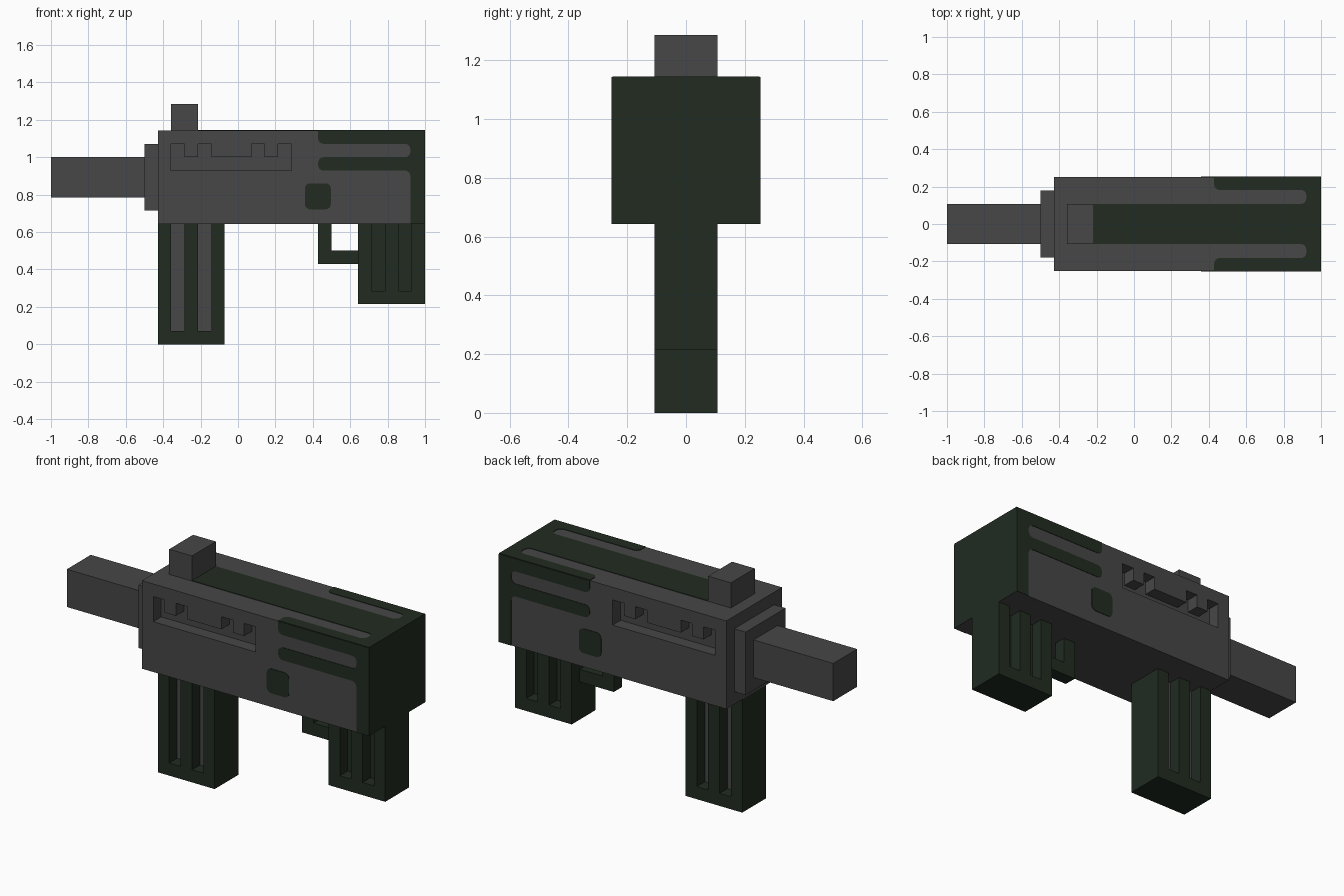
import bpy, bmesh, math
from mathutils import Vector

cube = bpy.data.objects.get("Cube")
if cube:
    bpy.data.objects.remove(cube, do_unlink=True)

U = 1 / 14      # one modelling unit
PAINT = 0.04    # thickness of painted plates, in units


def material(name, rgb):
    m = bpy.data.materials.new(name)
    m.diffuse_color = (*rgb, 1)
    m.use_nodes = True
    bsdf = next(n for n in m.node_tree.nodes if n.type == 'BSDF_PRINCIPLED')
    bsdf.inputs["Base Color"].default_value = (*rgb, 1)
    return m


GREY = material("gunmetal grey", (0.063, 0.063, 0.063))
GREEN = material("dark green", (0.0150, 0.0245, 0.0152))


def rounded(pts):
    """Replace every (a, b, r) corner by a short arc of radius r."""
    out = []
    for i, p in enumerate(pts):
        c = Vector(p[:2])
        if len(p) == 2:
            out.append(c)
            continue
        d0 = (Vector(pts[i - 1][:2]) - c).normalized()
        d1 = (Vector(pts[(i + 1) % len(pts)][:2]) - c).normalized()
        centre = c + (d0 + d1) * p[2]
        for k in range(5):
            t = k * math.pi / 8
            out.append(centre - d1 * p[2] * math.cos(t) - d0 * p[2] * math.sin(t))
    return out


def prism(name, pts, axis, lo, hi, *mats):
    """Extrude a profile along y (points are x, z) or along z (points are x, y)."""
    bm = bmesh.new()
    place = (lambda p: (p[0], lo, p[1])) if axis == 'y' else (lambda p: (p[0], p[1], lo))
    face = bm.faces.new([bm.verts.new(place(p)) for p in rounded(pts)])
    ext = bmesh.ops.extrude_face_region(bm, geom=[face])
    move = Vector((0, hi - lo, 0)) if axis == 'y' else Vector((0, 0, hi - lo))
    bmesh.ops.translate(bm, vec=move,
                        verts=[g for g in ext["geom"] if isinstance(g, bmesh.types.BMVert)])
    bmesh.ops.recalc_face_normals(bm, faces=bm.faces[:])
    bmesh.ops.scale(bm, vec=(U, U, U), verts=bm.verts[:])
    me = bpy.data.meshes.new(name)
    bm.to_mesh(me)
    bm.free()
    for m in mats:
        me.materials.append(m)
    ob = bpy.data.objects.new(name, me)
    bpy.context.collection.objects.link(ob)
    return ob


def rect(x0, x1, z0, z1):
    return [(x0, z0), (x1, z0), (x1, z1), (x0, z1)]


def box(name, x, z, half_y, *mats):
    return prism(name, rect(*x, *z), 'y', -half_y, half_y, *mats)


def carve(ob, profiles, floor, outside):
    """Cut the profiles into both sides, down to y = +-floor."""
    for pts in profiles:
        for lo, hi in ((floor, outside), (-outside, -floor)):
            cutter = prism("cutter", pts, 'y', lo, hi, *ob.data.materials)
            cutter.hide_render = True
            mod = ob.modifiers.new("carve", 'BOOLEAN')
            mod.operation, mod.solver, mod.object = 'DIFFERENCE', 'EXACT', cutter
            bpy.context.view_layer.objects.active = ob
            bpy.ops.object.modifier_apply(modifier=mod.name)
            bpy.data.objects.remove(cutter, do_unlink=True)


# Body with a toothed recess on each side; the rear end is green
body = box("body", (-6, 14), (9, 16), 3.5, GREY, GREEN)
recess = [(-5, 13), (4, 13), (4, 15), (3, 15), (3, 14), (2, 14), (2, 15), (1, 15), (1, 14),
          (-2, 14), (-2, 15), (-3, 15), (-3, 14), (-4, 14), (-4, 15), (-5, 15)]
carve(body, [recess], 2.5, 4)
for f in body.data.polygons:
    if f.normal.x > 0.9 and f.center.x > 13.5 * U:
        f.material_index = 1

# Barrel, collar and sight
box("barrel", (-14, -7), (11, 14), 1.5, GREY)
box("barrel_collar", (-7, -6), (10, 15), 2.5, GREY)
box("sight", (-5, -3), (16, 18), 1.5, GREY)

# Magazine: green shell, grooves with grey floors
magazine = box("magazine", (-6, -1), (0, 9), 1.5, GREEN, GREY)
carve(magazine, [rect(x, x + 1, 1, 10) for x in (-5, -3)], 0.5, 2)
for f in magazine.data.polygons:
    if abs(f.normal.y) > 0.9 and abs(f.center.y) < U:
        f.material_index = 1

# Rear grip with grooves
grip = box("rear_grip", (9, 14), (3, 9), 1.5, GREEN)
carve(grip, [rect(x, x + 1, 4, 10) for x in (10, 12)], 0.5, 2)

# Trigger guard
prism("trigger_guard", [(6, 6), (9, 6), (9, 7), (7, 7), (7, 9), (6, 9)], 'y', -0.5, 0.5, GREEN)

# Painted green areas on both sides
R = 0.4
stripes = [(14, 9), (14, 16), (6, 16), (6, 15, R), (12.9, 15, R), (12.9, 14, R),
           (6, 14, R), (6, 13, R), (12.9, 13, R), (12.9, 9)]
patch = [(x, z, R) for x, z in rect(5, 6.95, 10.1, 12.05)]
for side, lo in (("left", 3.5), ("right", -3.5 - PAINT)):
    prism("side_stripes_" + side, stripes, 'y', lo, lo + PAINT, GREEN)
    prism("side_patch_" + side, patch, 'y', lo, lo + PAINT, GREEN)

# Painted green area on top
half = [(14, 3.5), (6, 3.5), (6, 2.55, R), (12.9, 2.55, R), (12.9, 1.5, R), (-3, 1.5)]
mirrored = [(p[0], -p[1], *p[2:]) for p in reversed(half)]
prism("top_stripes", half + mirrored, 'z', 16, 16 + PAINT, GREEN)
